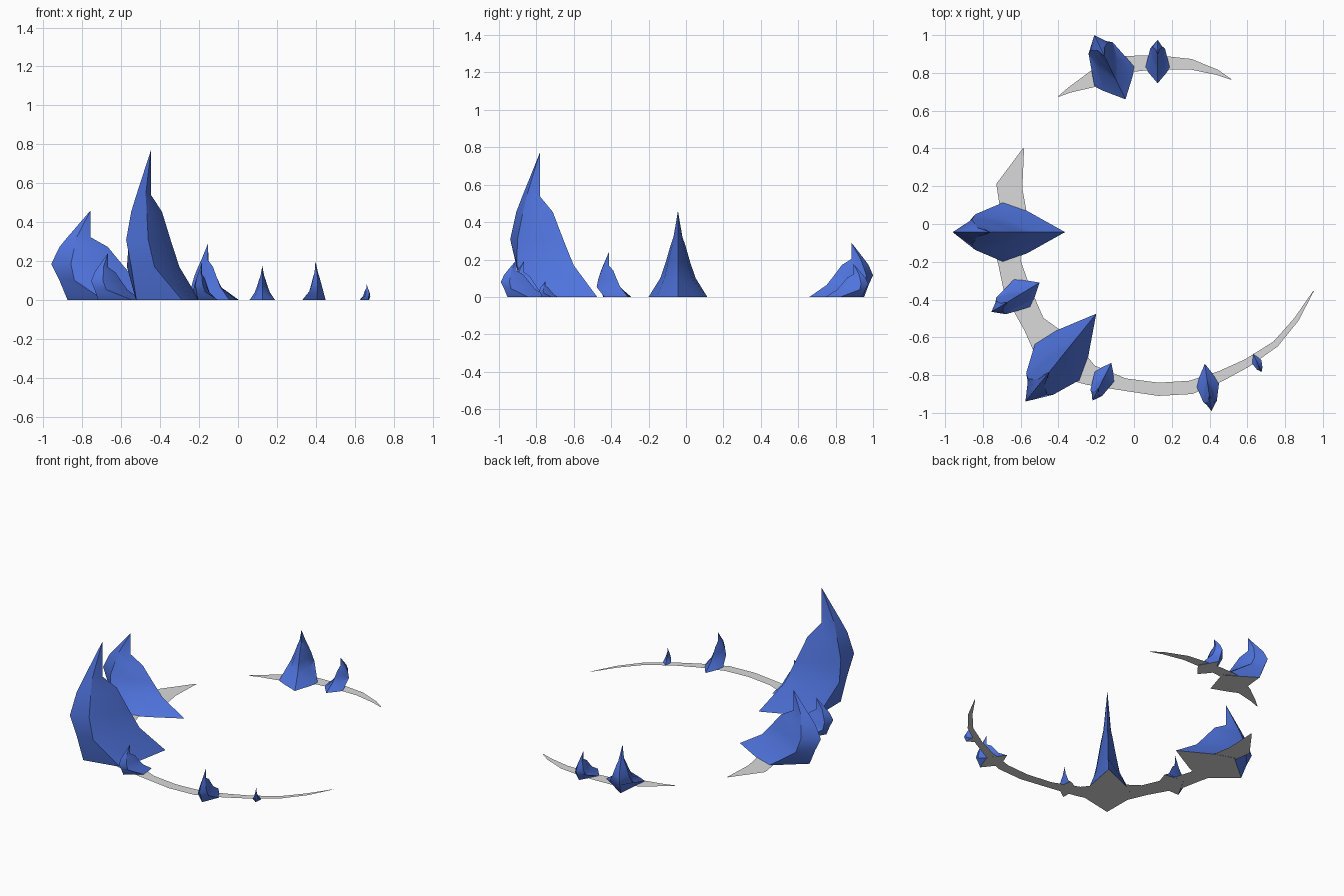
import bpy, bmesh, math
from mathutils import Vector

if "Cube" in bpy.data.objects:
    bpy.data.objects.remove(bpy.data.objects["Cube"], do_unlink=True)


def make_material(name, colour):
    mat = bpy.data.materials.new(name)
    mat.use_nodes = True
    mat.diffuse_color = colour
    mat.node_tree.nodes["Principled BSDF"].inputs["Base Color"].default_value = colour
    return mat


blue = make_material("crystal blue", (0.08, 0.175, 0.73, 1))
grey = make_material("ground grey", (0.7, 0.7, 0.7, 1))


def make_object(name, bm, materials):
    mesh = bpy.data.meshes.new(name)
    bm.to_mesh(mesh)
    bm.free()
    obj = bpy.data.objects.new(name, mesh)
    bpy.context.collection.objects.link(obj)
    for mat in materials:
        mesh.materials.append(mat)
    return obj


# Cross-sections of a unit crystal, bottom to top:
# height, outer ridge, (outer flank, width), (inner flank, width), inner ridge
SECTIONS = [
    (0, .14, (.45, 1), (.66, .72), 1),
    (.22, .07, (.2, .6), (.46, .46), .73),
    (.4, 0, (.17, .42), (.38, .34), .61),
    (.59, .07, (.2, .26), (.33, .2), .49),
    (.7, .14, (.22, .15), (.28, .11), .34),
]
TIP = (.34, 1)


def crystal(name, outer, inner, half_width, height, shift=0):
    """Curved spike whose outer bulge and inner foot lie at the given points."""
    start, axis = Vector(outer), Vector(inner) - Vector(outer)
    side = Vector((-axis.y, axis.x)).normalized() * half_width
    bm = bmesh.new()

    def vert(along, across, z):
        p = start + axis * along + side * across
        return bm.verts.new((p.x, p.y, z * height))

    rings = []
    for z, back, (a, wa), (b, wb), front in SECTIONS:
        if z == 0:
            a, b = a + shift, b + shift / 2
        outline = [(back, 0), (a, wa), (b, wb), (front, 0), (b, -wb), (a, -wa)]
        rings.append([vert(u, v, z) for u, v in outline])
    tip = vert(TIP[0], 0, TIP[1])
    count = len(rings[0])
    for i in range(count):
        j = (i + 1) % count
        for low, high in zip(rings, rings[1:]):
            bm.faces.new((low[i], low[j], high[j], high[i]))
        bm.faces.new((rings[-1][i], rings[-1][j], tip))
    base = bm.faces.new(rings[0])
    base.material_index = 1
    bmesh.ops.recalc_face_normals(bm, faces=bm.faces)
    obj = make_object(name, bm, (blue, grey))
    bpy.ops.object.select_all(action="DESELECT")
    obj.select_set(True)
    bpy.context.view_layer.objects.active = obj
    bpy.ops.object.shade_smooth_by_angle(angle=math.radians(30))


def ground_strip(name, path):
    """Flat tapering ribbon along (x, y, half width) points."""
    bm = bmesh.new()
    points = [Vector(p[:2]) for p in path]
    pairs = []
    for i, (p, (_, _, w)) in enumerate(zip(points, path)):
        run = points[min(i + 1, len(points) - 1)] - points[max(i - 1, 0)]
        off = Vector((-run.y, run.x)).normalized() * w
        pairs.append([bm.verts.new((*(p + off * s), 0.002)) for s in (1, -1)])
    for (a, b), (c, d) in zip(pairs, pairs[1:]):
        bm.faces.new((a, b, d, c))
    make_object(name, bm, (grey,))


# Crystals around the broken ring
crystal("tall_crystal", (-.575, -.94), (-.2, -.475), .152, .77)
crystal("side_crystal", (-.96, -.043), (-.365, -.043), .157, .46)
crystal("side_small_crystal", (-.755, -.465), (-.5, -.31), .085, .24, .2)
crystal("front_small_crystal", (-.22, -.935), (-.12, -.735), .058, .19, .2)
crystal("front_slim_crystal", (.41, -.99), (.375, -.74), .06, .2, .1)
crystal("front_tiny_crystal", (.675, -.785), (.63, -.685), .026, .085, .1)
crystal("back_crystal", (-.21, 1), (-.045, .66), .118, .29, .2)
crystal("back_small_crystal", (.125, .975), (.125, .745), .065, .175, .2)

# Ground strips that link the crystals
ground_strip("main_ground_strip", [
    (-.585, .4, .003), (-.66, .2, .07), (-.64, .08, .07), (-.68, -.04, .09),
    (-.66, -.2, .06), (-.62, -.35, .07), (-.53, -.53, .06), (-.4, -.7, .12),
    (-.23, -.8, .055), (-.05, -.85, .033), (.13, -.875, .035), (.3, -.865, .036),
    (.46, -.805, .028), (.6, -.735, .022), (.75, -.635, .017),
    (.86, -.505, .013), (.95, -.355, .002),
])
ground_strip("back_ground_strip", [
    (-.4, .675, .002), (-.34, .71, .015), (-.21, .77, .045), (-.05, .845, .045),
    (.06, .853, .04), (.19, .852, .034), (.3, .846, .028),
    (.44, .803, .014), (.515, .765, .002),
])
